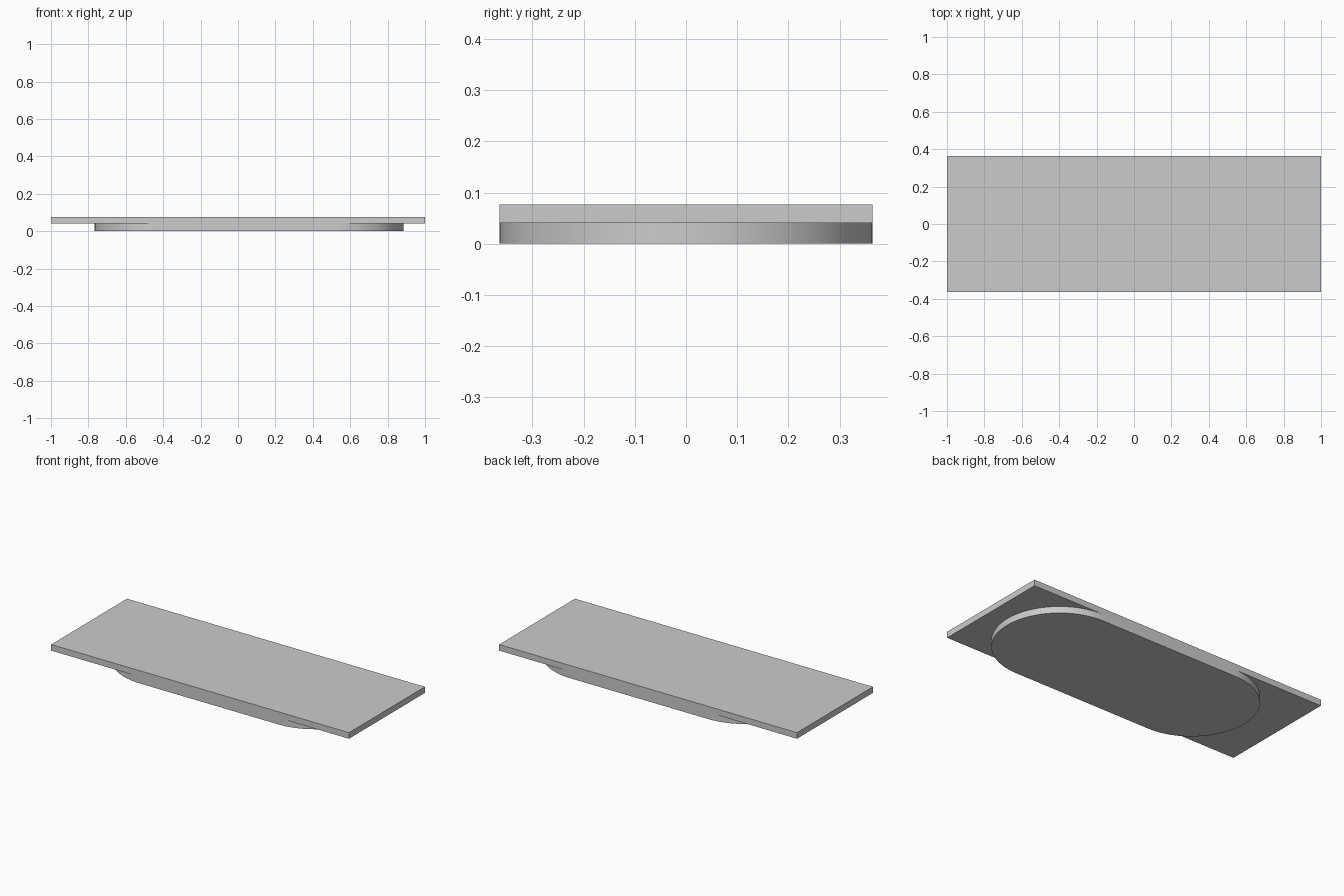
import bpy, bmesh, math

cube = bpy.data.objects.get("Cube")
if cube:
    bpy.data.objects.remove(cube, do_unlink=True)

HALF_DEPTH = 0.364
SPLIT, TOP = 0.04, 0.077

grey = bpy.data.materials.new("plain grey")
grey.use_nodes = True
colour = (0.6, 0.6, 0.6, 1)
grey.diffuse_color = colour
grey.node_tree.nodes["Principled BSDF"].inputs["Base Color"].default_value = colour


def slab(name, outline, z0, z1):
    """Extrude a closed counter-clockwise outline from z0 up to z1."""
    bm = bmesh.new()
    face = bm.faces.new([bm.verts.new((x, y, z0)) for x, y in outline])
    extruded = bmesh.ops.extrude_face_region(bm, geom=[face])["geom"]
    verts = [g for g in extruded if isinstance(g, bmesh.types.BMVert)]
    bmesh.ops.translate(bm, verts=verts, vec=(0, 0, z1 - z0))
    bmesh.ops.recalc_face_normals(bm, faces=bm.faces)
    mesh = bpy.data.meshes.new(name)
    bm.to_mesh(mesh)
    bm.free()
    mesh.materials.append(grey)
    obj = bpy.data.objects.new(name, mesh)
    bpy.context.collection.objects.link(obj)
    return obj


def half_circle(cx, start, steps=48):
    angles = [start + math.pi * i / steps for i in range(steps + 1)]
    return [(cx + HALF_DEPTH * math.cos(a), HALF_DEPTH * math.sin(a)) for a in angles]


# Rectangular top plate
d = HALF_DEPTH
slab("top_plate", [(-1, -d), (1, -d), (1, d), (-1, d)], SPLIT, TOP)

# Round-ended base, set slightly towards the left
base = slab("rounded_base",
            half_circle(0.521, -math.pi / 2) + half_circle(-0.403, math.pi / 2),
            0, SPLIT)
bpy.ops.object.select_all(action="DESELECT")
base.select_set(True)
bpy.context.view_layer.objects.active = base
bpy.ops.object.shade_smooth_by_angle(angle=math.radians(30))
